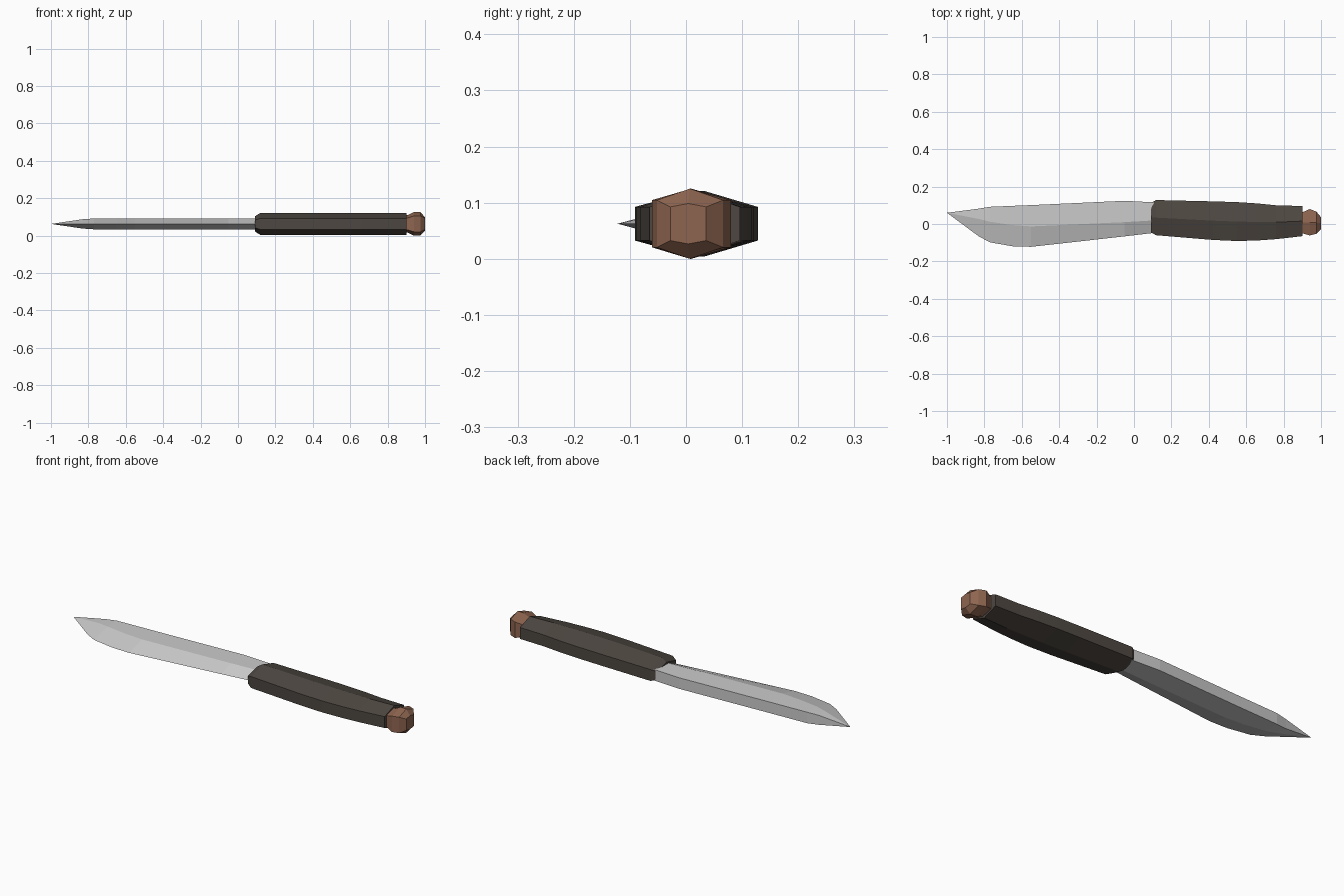
import bpy, bmesh

if "Cube" in bpy.data.objects:
    bpy.data.objects.remove(bpy.data.objects["Cube"])

ZC = 0.0625  # mid-plane height of the knife


def material(name, rgb):
    m = bpy.data.materials.new(name)
    m.diffuse_color = (*rgb, 1)
    m.use_nodes = True
    m.node_tree.nodes["Principled BSDF"].inputs["Base Color"].default_value = m.diffuse_color
    return m


def loft(name, rings, tip=None, mat=None):
    """Skin equal-sized rings of points; cap both ends or close to a tip."""
    bm = bmesh.new()
    vs = [[bm.verts.new(p) for p in r] for r in rings]
    n = len(vs[0])
    for a, b in zip(vs, vs[1:]):
        for i in range(n):
            j = (i + 1) % n
            bm.faces.new((a[i], a[j], b[j], b[i]))
    if tip:
        t = bm.verts.new(tip)
        for i in range(n):
            bm.faces.new((t, vs[0][(i + 1) % n], vs[0][i]))
    else:
        bm.faces.new(vs[0])
    bm.faces.new(vs[-1])
    bmesh.ops.recalc_face_normals(bm, faces=bm.faces)
    me = bpy.data.meshes.new(name)
    bm.to_mesh(me)
    bm.free()
    ob = bpy.data.objects.new(name, me)
    bpy.context.collection.objects.link(ob)
    if mat:
        me.materials.append(mat)
    return ob


def hex_ring(x, y0, y1, peak, side):
    """Six-sided section: upright flanks, ridge on top and underneath."""
    ym = (y0 + y1) / 2
    return [(x, y0, ZC - side), (x, ym, ZC - peak), (x, y1, ZC - side),
            (x, y1, ZC + side), (x, ym, ZC + peak), (x, y0, ZC + side)]


def blade_ring(x, edge, ridge, spine, t=0.029):
    """Flat-sided body with a thick spine and a wedge ground to the edge."""
    return [(x, edge, ZC), (x, ridge, ZC + t), (x, spine, ZC + t),
            (x, spine, ZC - t), (x, ridge, ZC - t)]


# Blade: x, cutting edge y, grind line y, spine y
blade = [(-0.83, -0.066, 0.027, 0.082, 0.025), (-0.77, -0.098, 0.012, 0.092),
         (-0.65, -0.119, -0.006, 0.097), (-0.55, -0.122, -0.013, 0.101),
         (-0.05, -0.066, 0.01, 0.124), (0.12, -0.046, 0.02, 0.115)]
loft("blade", [blade_ring(*s) for s in blade], tip=(-1, 0.06, ZC))

# Handle: x, y min, y max, ridge half height, flank half height
handle = [(0.09, -0.045, 0.113, 0.04, 0.02), (0.118, -0.06, 0.128, 0.058, 0.03),
          (0.42, -0.085, 0.121, 0.058, 0.03), (0.55, -0.091, 0.117, 0.058, 0.03),
          (0.66, -0.088, 0.11, 0.058, 0.03), (0.76, -0.081, 0.1, 0.058, 0.03),
          (0.9, -0.065, 0.096, 0.058, 0.03)]
loft("handle", [hex_ring(*s) for s in handle],
     mat=material("dark_grip", (0.075, 0.063, 0.053)))

# Pommel: faceted knob on the handle end
pommel = [(0.885, -0.048, 0.062, 0.045, 0.03), (0.908, -0.052, 0.066, 0.047, 0.032),
          (0.94, -0.061, 0.08, 0.0625, 0.042), (0.975, -0.052, 0.066, 0.0625, 0.042),
          (1.0, -0.028, 0.036, 0.036, 0.03)]
loft("pommel", [hex_ring(*s) for s in pommel],
     mat=material("copper_brown", (0.27, 0.13, 0.08)))
